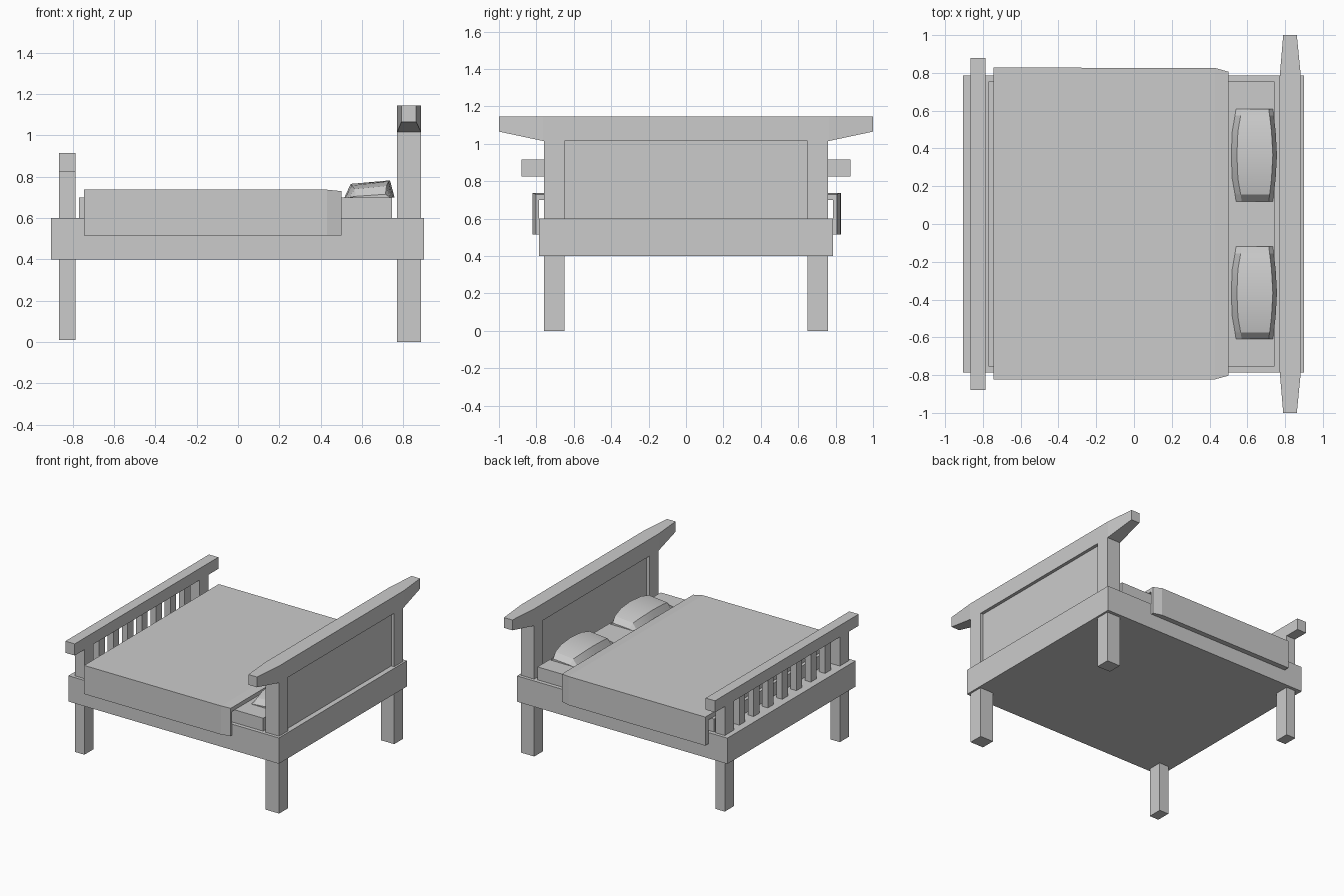
import bpy, bmesh, math

if "Cube" in bpy.data.objects:
    bpy.data.objects.remove(bpy.data.objects["Cube"])


def mesh_object(name, verts, faces):
    me = bpy.data.meshes.new(name)
    me.from_pydata(verts, [], faces)
    bm = bmesh.new()
    bm.from_mesh(me)
    bmesh.ops.recalc_face_normals(bm, faces=bm.faces)
    bm.to_mesh(me)
    bm.free()
    ob = bpy.data.objects.new(name, me)
    bpy.context.collection.objects.link(ob)
    return ob


def loft(name, rings):
    """Skin a list of equal-length closed rings and cap both ends."""
    n = len(rings[0])
    verts = [p for r in rings for p in r]
    faces = [(k * n + i, k * n + (i + 1) % n, (k + 1) * n + (i + 1) % n, (k + 1) * n + i)
             for k in range(len(rings) - 1) for i in range(n)]
    faces += [tuple(range(n)), tuple(range(len(verts) - n, len(verts)))]
    return mesh_object(name, verts, faces)


def rect(y, x0, x1, z0, z1):
    return [(x0, y, z0), (x1, y, z0), (x1, y, z1), (x0, y, z1)]


def box(name, x0, x1, y0, y1, z0, z1):
    return loft(name, [rect(y0, x0, x1, z0, z1), rect(y1, x0, x1, z0, z1)])


# Bed base and mattress
box("bed_frame", -0.905, 0.90, -0.785, 0.785, 0.40, 0.60)
box("mattress", -0.77, 0.745, -0.755, 0.755, 0.60, 0.70)

# Corner posts
for side, s in (("front", -1), ("back", 1)):
    ya, yb = sorted((s * 0.65, s * 0.76))
    box(side + "_head_post", 0.77, 0.885, ya, yb, 0.0, 1.015)
    box(side + "_foot_post", -0.865, -0.785, ya, yb, 0.01, 0.825)

# Headboard: recessed panel and cap rail with tapered ends
box("headboard_panel", 0.795, 0.86, -0.65, 0.65, 0.60, 1.015)
tip = (0.79, 0.862, 1.065, 1.145)
mid = (0.77, 0.885, 1.015, 1.145)
loft("headboard_rail", [rect(-1.0, *tip), rect(-0.765, *mid),
                        rect(0.765, *mid), rect(1.0, *tip)])

# Footboard: top rail and slats
box("footboard_rail", -0.865, -0.785, -0.88, 0.88, 0.825, 0.915)
for i in range(7):
    y = (i - 3) * 0.175
    box("footboard_slat", -0.85, -0.80, y - 0.035, y + 0.035, 0.60, 0.825)


# Blanket: U-shaped section draped over the mattress, narrowing at the head end
def drape(x, yf, yb, top):
    return [(x, yf, 0.515), (x, yf, top), (x, yb, top), (x, yb, 0.515),
            (x, 0.787, 0.515), (x, 0.787, 0.70), (x, -0.787, 0.70), (x, -0.787, 0.515)]


loft("blanket", [drape(-0.745, -0.822, 0.828, 0.737), drape(0.43, -0.822, 0.826, 0.737),
                 drape(0.50, -0.803, 0.806, 0.73)])


# Pillows: faceted lofts with lower, narrower ends
def pillow_ring(y, x0, x1, zl, zr):
    return [(x0, y, 0.70), (x1, y, 0.70), (x1 - 0.022, y, zr), (x0 + 0.03, y, zl)]


for side, s in (("front", -1), ("back", 1)):
    c = s * 0.365
    rings = [(-0.245, 0.54, 0.735, 0.705, 0.715), (-0.21, 0.535, 0.74, 0.74, 0.755),
             (-0.125, 0.52, 0.75, 0.757, 0.777), (0, 0.515, 0.757, 0.765, 0.782),
             (0.125, 0.52, 0.75, 0.757, 0.777), (0.21, 0.535, 0.74, 0.74, 0.755),
             (0.245, 0.54, 0.735, 0.705, 0.715)]
    ob = loft(side + "_pillow", [pillow_ring(c + r[0], *r[1:]) for r in rings])
    bpy.context.view_layer.objects.active = ob
    ob.select_set(True)
    bpy.ops.object.shade_smooth_by_angle(angle=math.radians(15))
    ob.select_set(False)
